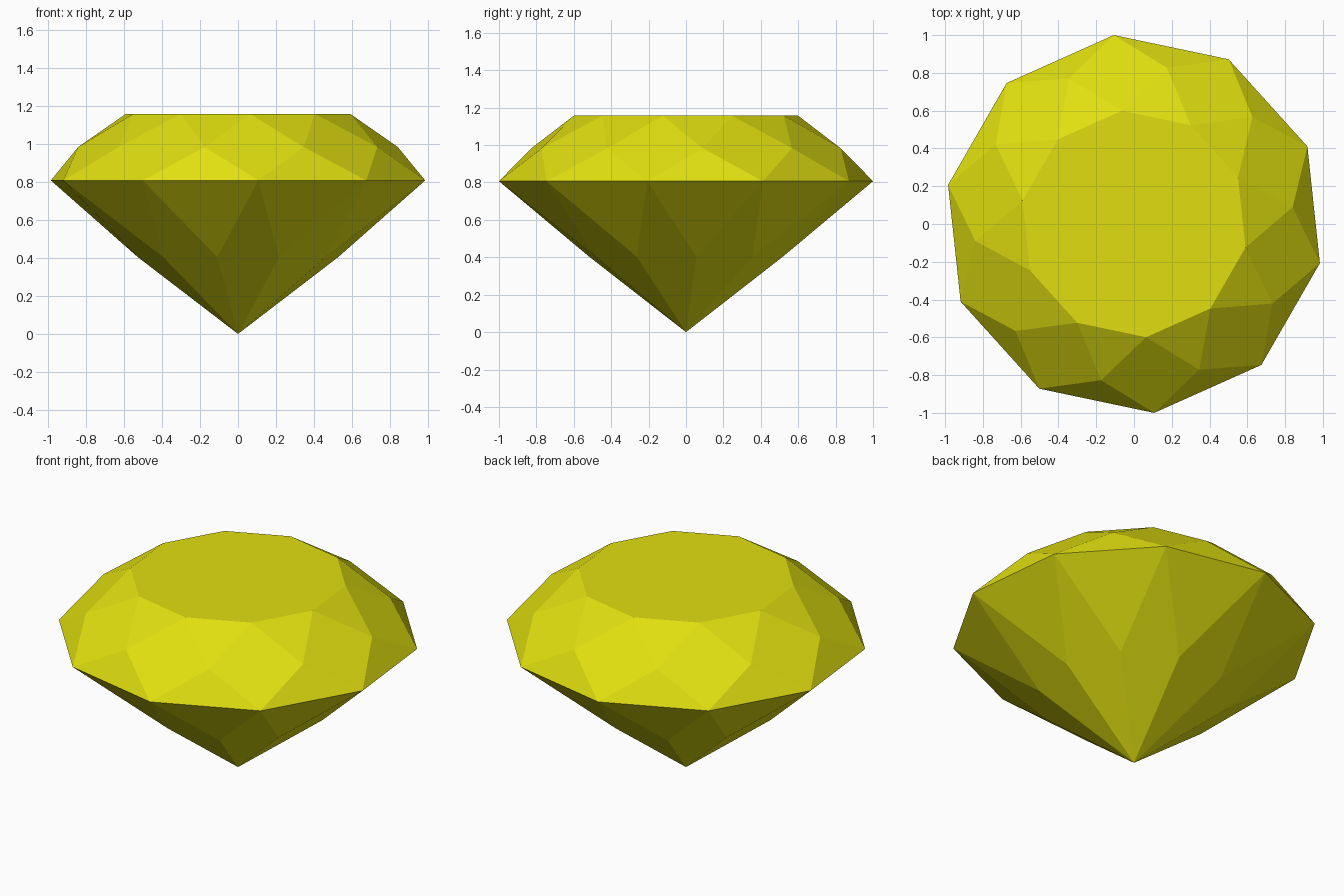
import bpy, bmesh
from math import cos, sin, radians

cube = bpy.data.objects.get("Cube")
if cube:
    bpy.data.objects.remove(cube, do_unlink=True)

SIDES = 10
STEP = 360 / SIDES
TURN = -83.9  # angle of the first girdle corner

# Material
yellow = bpy.data.materials.new("gem yellow")
yellow.use_nodes = True
colour = (0.75, 0.74, 0.005, 1)
yellow.diffuse_color = colour
yellow.node_tree.nodes["Principled BSDF"].inputs["Base Color"].default_value = colour

bm = bmesh.new()


def ring(radius, z, shift=0.0):
    """Ring of corners; shift is in steps around the gem."""
    angles = [radians(TURN + (k + shift) * STEP) for k in range(SIDES)]
    return [bm.verts.new((radius * cos(a), radius * sin(a), z)) for a in angles]


table = ring(0.603, 1.157)
crown = ring(0.845, 0.983, 0.5)
girdle = ring(1.0057, 0.807)
pavilion = ring(0.53, 0.404, 0.5)
culet = bm.verts.new((0, 0, 0))

# Flat top, then star, kite and girdle facets all the way round
bm.faces.new(table)
for k in range(SIDES):
    n = (k + 1) % SIDES
    bm.faces.new((table[k], crown[k], table[n]))
    bm.faces.new((girdle[k], crown[k], table[k], crown[k - 1]))
    bm.faces.new((girdle[k], girdle[n], crown[k]))
    bm.faces.new((girdle[n], girdle[k], pavilion[k]))
    bm.faces.new((girdle[k], pavilion[k - 1], culet, pavilion[k]))
bmesh.ops.recalc_face_normals(bm, faces=bm.faces)

mesh = bpy.data.meshes.new("cut_gem")
bm.to_mesh(mesh)
bm.free()
mesh.materials.append(yellow)
bpy.context.collection.objects.link(bpy.data.objects.new("cut_gem", mesh))
